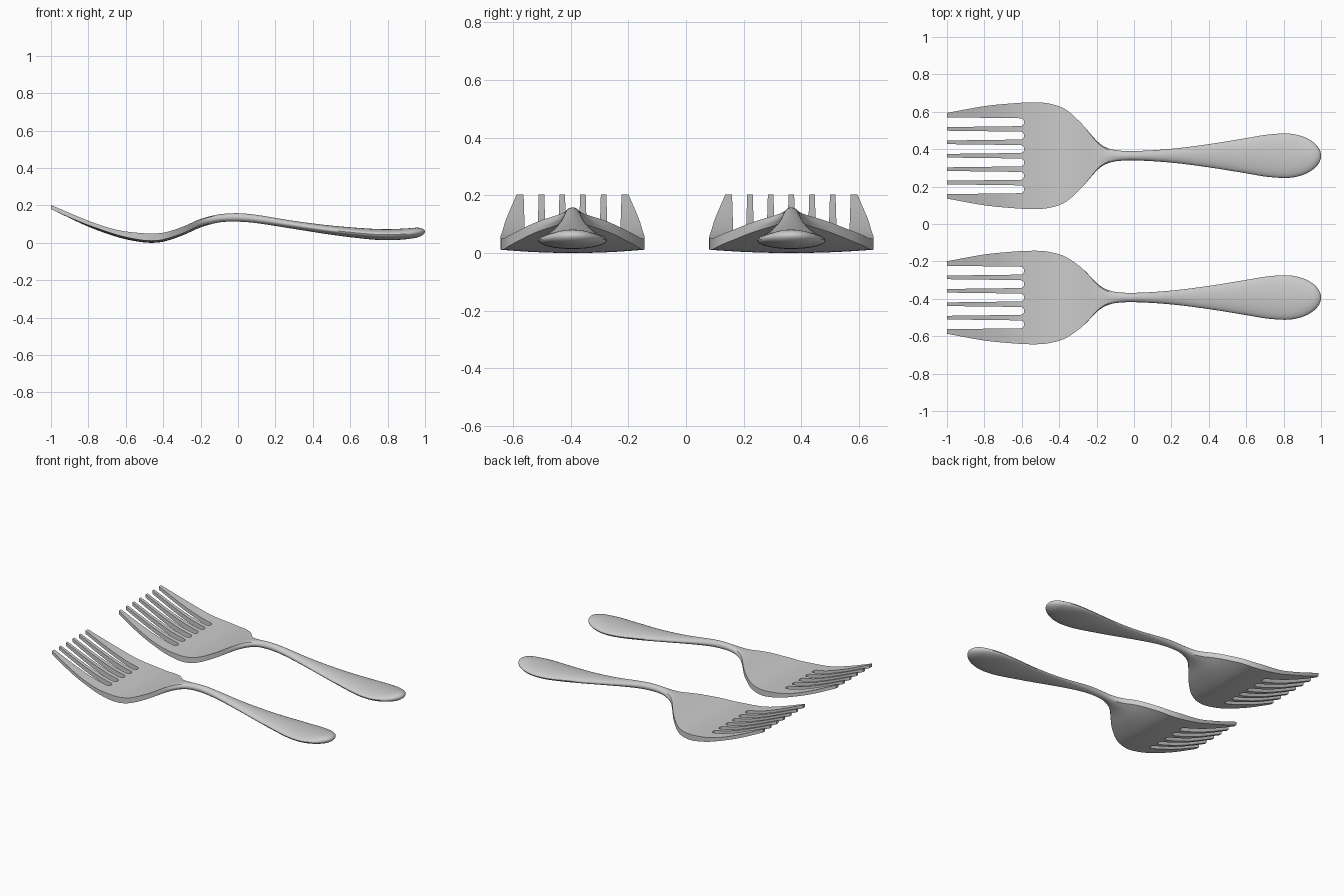
import bpy, bmesh, math

if "Cube" in bpy.data.objects:
    bpy.data.objects.remove(bpy.data.objects["Cube"])

# profiles along the length: (x, value)
WIDTH = [(-1, .229), (-.8, .265), (-.65, .28), (-.55, .285), (-.46, .28), (-.37, .25), (-.29, .182),
         (-.235, .120), (-.195, .075), (-.155, .047), (-.1, .030), (0, .025), (.2, .037), (.4, .062),
         (.6, .094), (.7, .111), (.8, .119), (1, .119)]
TOP = [(-1, .202), (-.8, .118), (-.65, .070), (-.5, .051), (-.4, .054), (-.3, .084), (-.2, .127), (-.1, .152),
       (0, .158), (.1, .149), (.3, .117), (.5, .092), (.7, .076), (.8, .073), (.9, .077), (1, .085)]
BOTTOM = [(-1, .180), (-.8, .086), (-.65, .032), (-.55, .009), (-.47, .0), (-.4, .006), (-.3, .038), (-.2, .082),
          (-.1, .109), (0, .113), (.1, .105), (.3, .074), (.5, .043), (.7, .019), (.8, .014), (.9, .019), (1, .035)]


def curve(tab, x):
    """Smooth cubic interpolation through a table."""
    i = max(k for k in range(len(tab) - 1) if tab[k][0] <= x + 1e-9)

    def slope(k):
        a, b = tab[max(k - 1, 0)], tab[min(k + 1, len(tab) - 1)]
        return (b[1] - a[1]) / (b[0] - a[0])
    (x0, v0), (x1, v1) = tab[i], tab[i + 1]
    h = x1 - x0
    t = (x - x0) / h
    return (v0 * (2*t**3 - 3*t*t + 1) + slope(i) * h * (t**3 - 2*t*t + t)
            + v1 * (3*t*t - 2*t**3) + slope(i + 1) * h * (t**3 - t*t))


def step(a, b, x):
    t = min(max((x - a) / (b - a), 0), 1)
    return t * t * (3 - 2 * t)


def new_object(name, bm):
    bmesh.ops.recalc_face_normals(bm, faces=bm.faces)
    me = bpy.data.meshes.new(name)
    bm.to_mesh(me)
    bm.free()
    ob = bpy.data.objects.new(name, me)
    bpy.context.collection.objects.link(ob)
    return ob


def fork_body(name, yc, trim):
    """Loft: boxy section in the head, oval section in the handle."""
    N = 32
    xs = [-1 + 1.8 * i / 90 for i in range(91)]
    xs += [.8 + .2 * math.sin(math.pi / 2 * i / 16) for i in range(1, 16)] + [.9998]
    bm = bmesh.new()
    rings = []
    for x in xs:
        hw = curve(WIDTH, x) - trim * (1 - step(-.45, -.12, x)) * min(1, curve(WIDTH, x) / .22)
        if x > .8:
            hw *= math.sqrt(1 - ((x - .8) / .2) ** 2)
        zt, zb = curve(TOP, x), curve(BOTTOM, x)
        mid, ht = (zt + zb) / 2, (zt - zb) / 2
        if x > .95:
            ht *= math.sqrt(1 - ((x - .95) / .05) ** 2)
        head = 1 - step(-.27, -.06, x)
        ring = []
        for k in range(N):
            a = 2 * math.pi * k / N
            c, s = math.cos(a), math.sin(a)
            m = max(abs(c), abs(s))
            u = c + (c / m - c) * head
            v = s + (s / m - s) * head
            z = mid + v * ht
            if v < 0:  # belly of the head is slightly rounded
                z += .011 * head * u * u * -v * step(-1, -.7, x)
            ring.append(bm.verts.new((x, yc + u * hw, z)))
        rings.append(ring)
    for r, q in zip(rings, rings[1:]):
        for k in range(N):
            bm.faces.new((r[k], r[(k + 1) % N], q[(k + 1) % N], q[k]))
    bm.faces.new(rings[0])
    bm.faces.new(rings[-1])
    return new_object(name, bm)


def slot_cutter(yc, slots):
    """Tapered slots with rounded ends between the tines."""
    bm = bmesh.new()
    for i in range(slots):
        y = yc + (i - (slots - 1) / 2) * .0717
        pts = [(-1.1, y - .0275)]
        for k in range(9):
            a = -math.pi / 2 + math.pi * k / 8
            pts.append((-.605 + .018 * math.cos(a), y + .021 * math.sin(a)))
        pts.append((-1.1, y + .0275))
        lo = bm.faces.new([bm.verts.new((px, py, -.2)) for px, py in pts])
        ext = bmesh.ops.extrude_face_region(bm, geom=[lo])
        bmesh.ops.translate(bm, vec=(0, 0, .6),
                            verts=[g for g in ext['geom'] if isinstance(g, bmesh.types.BMVert)])
    ob = new_object("slot_cutter", bm)
    ob.hide_render = True
    return ob


# wide fork with seven tines, narrow fork with six
for name, yc, trim, slots in (("wide_fork", .365, 0, 6), ("narrow_fork", -.393, .035, 5)):
    fork = fork_body(name, yc, trim)
    cutter = slot_cutter(yc, slots)
    mod = fork.modifiers.new("slots", 'BOOLEAN')
    mod.operation = 'DIFFERENCE'
    mod.solver = 'EXACT'
    mod.object = cutter
    bpy.ops.object.select_all(action='DESELECT')
    bpy.context.view_layer.objects.active = fork
    fork.select_set(True)
    bpy.ops.object.modifier_apply(modifier="slots")
    bpy.data.objects.remove(cutter)
    bpy.ops.object.shade_smooth_by_angle(angle=math.radians(35))
